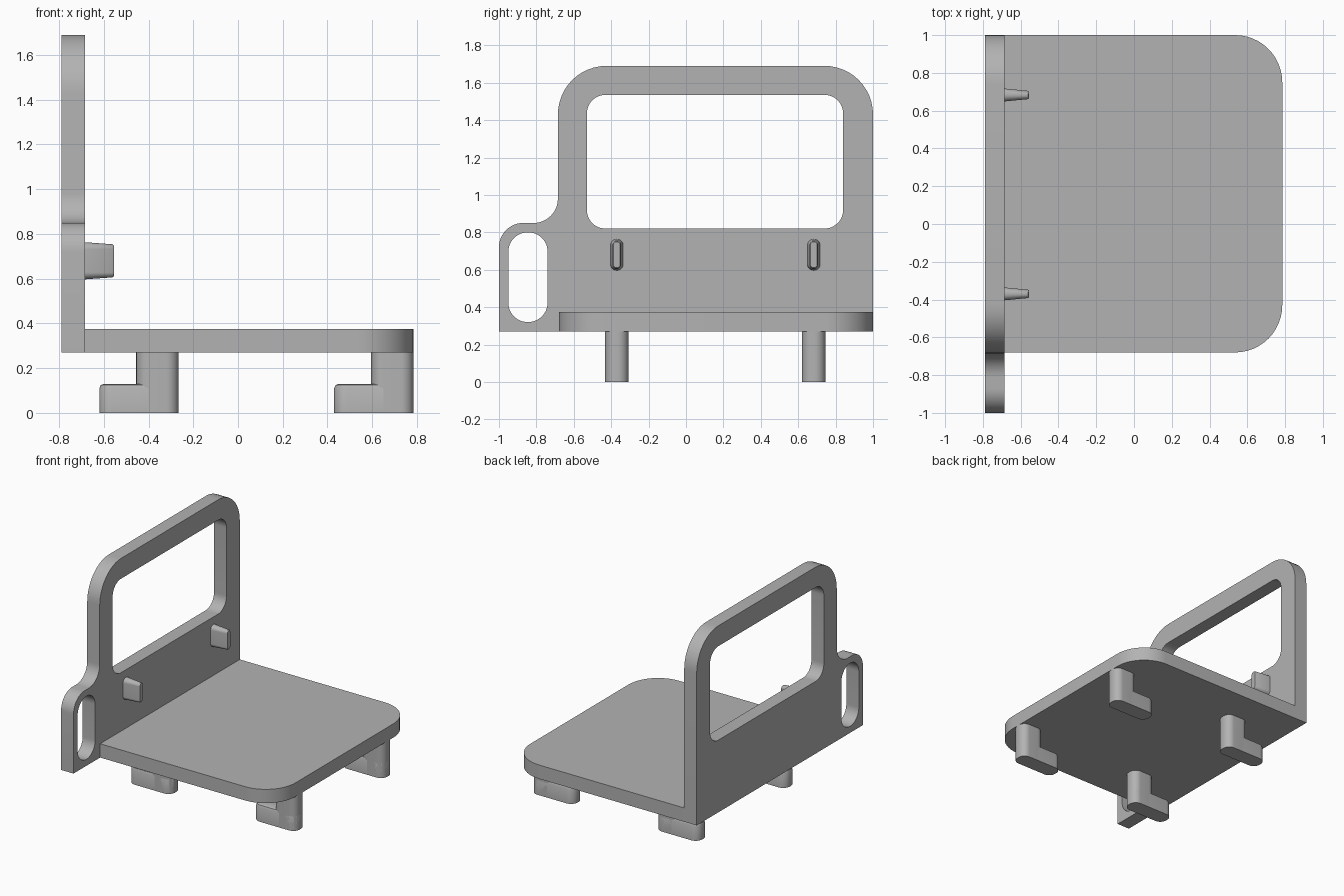
import bpy, bmesh, math
from mathutils import Vector

if "Cube" in bpy.data.objects:
    bpy.data.objects.remove(bpy.data.objects["Cube"], do_unlink=True)

grey = bpy.data.materials.new("plain grey")
grey.use_nodes = True
GREY = (0.45, 0.45, 0.45, 1)
grey.diffuse_color = GREY
grey.node_tree.nodes["Principled BSDF"].inputs["Base Color"].default_value = GREY


def rounded(corners, steps=12):
    """Outline from right-angled corners (u, v, radius), each turned into an arc."""
    out = []
    for i, (u, v, r) in enumerate(corners):
        p = Vector((u, v))
        if r == 0:
            out.append(p)
            continue
        a = (Vector(corners[i - 1][:2]) - p).normalized()
        b = (Vector(corners[(i + 1) % len(corners)][:2]) - p).normalized()
        centre = p + (a + b) * r
        for k in range(steps + 1):
            t = math.pi / 2 * k / steps
            out.append(centre - b * r * math.cos(t) - a * r * math.sin(t))
    return out


def box_outline(u0, u1, v0, v1, r):
    return rounded([(u0, v0, r), (u1, v0, r), (u1, v1, r), (u0, v1, r)])


def finish(name, mesh):
    mesh.materials.clear()
    mesh.materials.append(grey)
    obj = bpy.data.objects.new(name, mesh)
    bpy.context.collection.objects.link(obj)
    bpy.ops.object.select_all(action="DESELECT")
    obj.select_set(True)
    bpy.context.view_layer.objects.active = obj
    bpy.ops.object.shade_smooth_by_angle(angle=math.radians(35))
    return obj


def loft(name, rings):
    """Solid skinned through matching rings of 3D points, capped at both ends."""
    bm = bmesh.new()
    loops = [[bm.verts.new(p) for p in ring] for ring in rings]
    n = len(loops[0])
    for low, high in zip(loops, loops[1:]):
        for i in range(n):
            j = (i + 1) % n
            bm.faces.new((low[i], low[j], high[j], high[i]))
    bm.faces.new(loops[0])
    bm.faces.new(loops[-1])
    bmesh.ops.recalc_face_normals(bm, faces=bm.faces)
    mesh = bpy.data.meshes.new(name)
    bm.to_mesh(mesh)
    bm.free()
    return finish(name, mesh)


def flat(outline, z):
    return [(p.x, p.y, z) for p in outline]


BACK, FACE = -0.79, -0.685      # the upright panel's two sides in x
BASE, DECK = 0.27, 0.375        # underside and top of the seat


def pierced_panel(name, outlines):
    """Upright panel in the y-z plane; inner outlines become openings."""
    curve = bpy.data.curves.new(name, "CURVE")
    curve.dimensions = "2D"
    curve.fill_mode = "BOTH"
    curve.extrude = (FACE - BACK) / 2
    for outline in outlines:
        spline = curve.splines.new("POLY")
        spline.points.add(len(outline) - 1)
        for point, p in zip(spline.points, outline):
            point.co = (p.x, p.y, 0, 1)
        spline.use_cyclic_u = True
    temp = bpy.data.objects.new(name + " outline", curve)
    bpy.context.collection.objects.link(temp)
    mesh = bpy.data.meshes.new_from_object(temp)
    bpy.data.objects.remove(temp, do_unlink=True)
    bpy.data.curves.remove(curve)
    bm = bmesh.new()
    bm.from_mesh(mesh)
    for v in bm.verts:
        y, z, x = v.co
        v.co = (x + (FACE + BACK) / 2, y, z)
    bmesh.ops.remove_doubles(bm, verts=bm.verts, dist=0.0001)
    bmesh.ops.recalc_face_normals(bm, faces=bm.faces)
    bm.to_mesh(mesh)
    bm.free()
    return finish(name, mesh)


# Upright panel with large opening and side grip
pierced_panel("back_panel", [
    rounded([(-1, BASE, 0), (1, BASE, 0), (1, 1.69, 0.26), (-0.685, 1.69, 0.26),
             (-0.685, 0.85, 0.13), (-1, 0.85, 0.13)]),
    box_outline(-0.53, 0.84, 0.82, 1.535, 0.1),
    box_outline(-0.95, -0.74, 0.32, 0.8, 0.104),
])

# Seat with two rounded outer corners
seat = rounded([(FACE, -0.68, 0), (0.785, -0.68, 0.25), (0.785, 1, 0.25), (FACE, 1, 0)])
loft("seat", [flat(seat, BASE), flat(seat, DECK)])

# Four legs, each a column with a foot pointing towards the panel
HALF, ROUND = 0.0625, 0.055
for side, y in (("front", -0.37), ("back", 0.683)):
    for place, x in (("inner", -0.265), ("outer", 0.785)):
        column = box_outline(x - 0.19, x, y - HALF, y + HALF, ROUND)
        loft(f"{side}_{place}_leg", [flat(column, 0), flat(column, BASE)])
        rings = []
        for inset, z in ((0, 0), (0, 0.11), (0.006, 0.124), (0.02, 0.13)):
            foot = box_outline(x - 0.355 + inset, x - inset,
                               y - HALF + inset, y + HALF - inset, ROUND - inset)
            rings.append(flat(foot, z))
        loft(f"{side}_{place}_foot", rings)

# Two tapered pegs on the panel
for side, y in (("front", -0.37), ("back", 0.683)):
    rings = []
    for x, w, h in ((FACE, 0.034, 0.083), (-0.561, 0.022, 0.074), (-0.555, 0.018, 0.069)):
        shape = box_outline(y - w, y + w, 0.68 - h, 0.68 + h, w * 0.95)
        rings.append([(x, p.x, p.y) for p in shape])
    loft(f"{side}_peg", rings)
